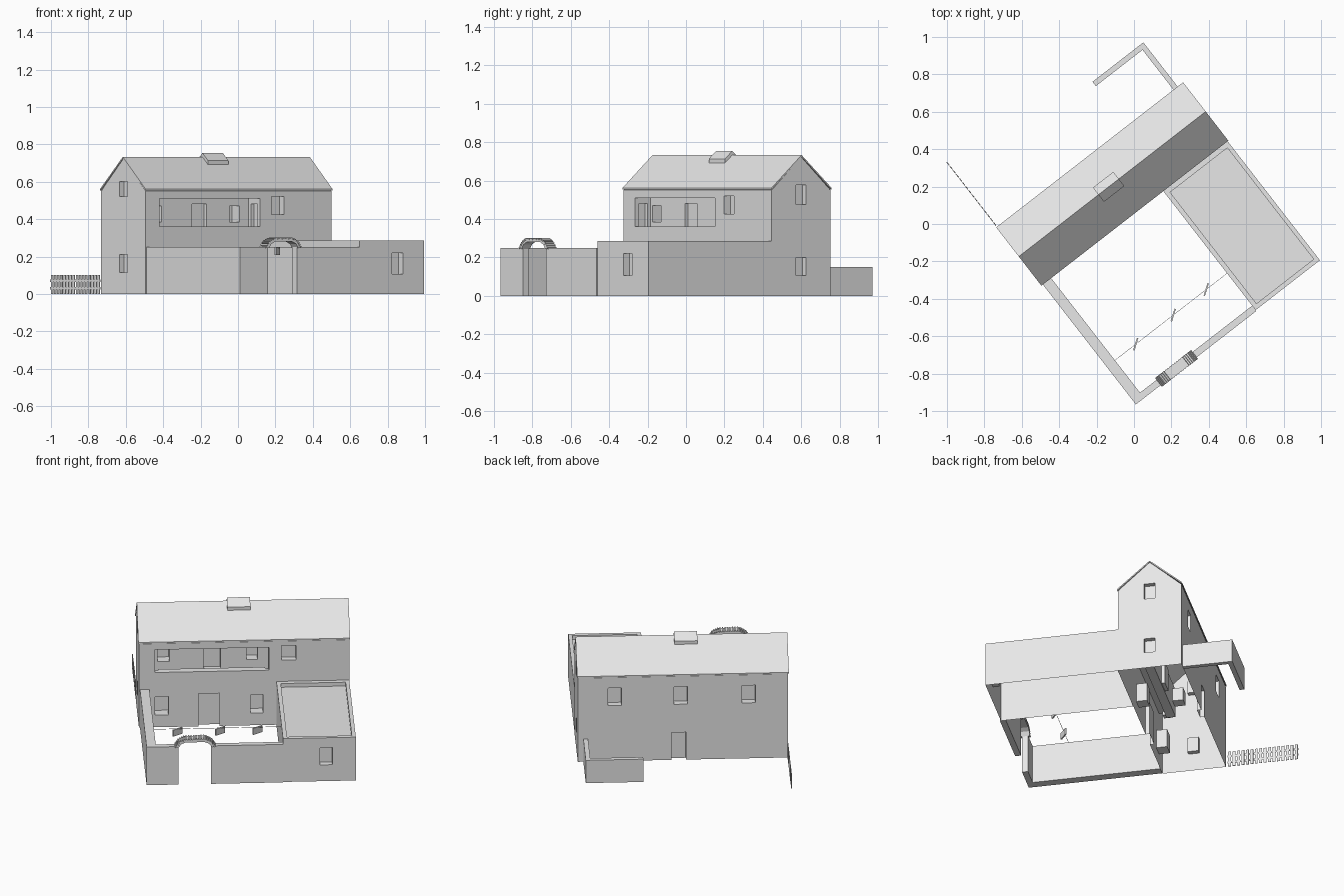
import bpy, bmesh, math
from mathutils import Matrix, Vector

if "Cube" in bpy.data.objects:
    bpy.data.objects.remove(bpy.data.objects["Cube"], do_unlink=True)

# One plain plaster colour
plaster = bpy.data.materials.new("plaster_grey")
plaster.use_nodes = True
plaster.diffuse_color = (0.8, 0.8, 0.8, 1)
plaster.node_tree.nodes["Principled BSDF"].inputs["Base Color"].default_value = (0.8, 0.8, 0.8, 1)

# Local frame: u along the house front, v towards the back, z up
PLACE = Matrix.Translation((-0.495, -0.33, 0)) @ Matrix.Rotation(math.radians(37.8), 4, "Z")


def finish(name, bm):
    bmesh.ops.recalc_face_normals(bm, faces=bm.faces)
    mesh = bpy.data.meshes.new(name)
    bm.to_mesh(mesh)
    bm.free()
    mesh.transform(PLACE)
    mesh.materials.append(plaster)
    obj = bpy.data.objects.new(name, mesh)
    bpy.context.collection.objects.link(obj)
    return obj


def add_box(bm, u, v, z, turn=0.0):
    size = Vector((u[1] - u[0], v[1] - v[0], z[1] - z[0]))
    mid = Vector((u[0] + u[1], v[0] + v[1], z[0] + z[1])) / 2
    bmesh.ops.create_cube(bm, size=1, matrix=Matrix.Translation(mid)
                          @ Matrix.Rotation(turn, 4, "Y") @ Matrix.Diagonal(size).to_4x4())


def box(name, u, v, z):
    bm = bmesh.new()
    add_box(bm, u, v, z)
    return finish(name, bm)


def prism(name, points, along):
    bm = bmesh.new()
    face = bm.faces.new([bm.verts.new(p) for p in points])
    new = bmesh.ops.extrude_face_region(bm, geom=[face])["geom"]
    bmesh.ops.translate(bm, vec=along, verts=[g for g in new if isinstance(g, bmesh.types.BMVert)])
    return finish(name, bm)


def carve(obj, cuts):
    """Cut each box out of the solid, then open its underside."""
    for cut in cuts:
        cutter = box("cutter", *cut)
        cutter.hide_render = True
        mod = obj.modifiers.new("cut", "BOOLEAN")
        mod.operation = "DIFFERENCE"
        mod.solver = "EXACT"
        mod.object = cutter
        bpy.context.view_layer.objects.active = obj
        bpy.ops.object.modifier_apply(modifier=mod.name)
        bpy.data.objects.remove(cutter, do_unlink=True)
    bm = bmesh.new()
    bm.from_mesh(obj.data)
    under = [f for f in bm.faces if all(v.co.z < 0.001 for v in f.verts)]
    bmesh.ops.delete(bm, geom=under, context="FACES")
    bm.to_mesh(obj.data)
    bm.free()


LENGTH, DEPTH = 1.265, 0.395
MID = DEPTH / 2

# House body
u0, u1, v0, v1 = 0.004, LENGTH - 0.004, 0.004, DEPTH - 0.004
house = prism("house_walls", [(u0, v0, 0), (u0, v1, 0), (u0, v1, 0.55),
                              (u0, MID, 0.723), (u0, v0, 0.55)], (u1 - u0, 0, 0))
front, back = (-0.1, 0.07), (DEPTH - 0.05, 0.5)
left_end, right_end = (-0.1, 0.035), (LENGTH - 0.035, 1.4)
gable = (0.163, 0.23)
cuts = [
    # balcony recess, sunken floor behind its parapet
    ((0.10, 0.78), (-0.1, 0.105), (0.36, 0.51)),
    ((0.10, 0.78), (0.05, 0.105), (0.325, 0.40)),
    # balcony side doors, back door and windows
    ((0.08, 0.12), (0.03, 0.085), (0.335, 0.48)),
    ((0.76, 0.80), (0.03, 0.085), (0.335, 0.48)),
    ((0.395, 0.495), (0.09, 0.125), (0.335, 0.48)),
    ((0.12, 0.19), (0.09, 0.17), (0.385, 0.47)),
    ((0.65, 0.717), (0.09, 0.17), (0.385, 0.47)),
    # front windows and door
    ((0.857, 0.942), (-0.1, 0.045), (0.425, 0.52)),
    ((0.10, 0.18), front, (0.08, 0.20)),
    ((0.67, 0.745), front, (0.08, 0.20)),
    ((0.36, 0.485), (-0.1, 0.03), (-0.1, 0.215)),
    # back door
    ((0.615, 0.70), (DEPTH - 0.03, 0.5), (-0.1, 0.18)),
    # gable windows
    (left_end, gable, (0.52, 0.60)),
    (left_end, gable, (0.115, 0.21)),
    (right_end, gable, (0.475, 0.577)),
    (right_end, gable, (0.105, 0.20)),
]
# back windows
cuts += [((u, u + 0.08), back, (0.365, 0.48)) for u in (0.2, 0.605, 1.0)]
carve(house, cuts)

# Roof and ridge cap
prism("roof", [(0, 0, 0.553), (0, MID, 0.724), (0, DEPTH, 0.553), (0, DEPTH, 0.562),
               (0, MID, 0.733), (0, 0, 0.562)], (LENGTH, 0, 0))
prism("ridge_cap", [(0.539, MID - 0.048, 0.685), (0.539, MID + 0.048, 0.685),
                    (0.539, MID + 0.048, 0.713), (0.539, MID, 0.754),
                    (0.539, MID - 0.048, 0.713)], (0.138, 0, 0))

# Side wing with sunken flat roof and one window
wing = box("wing_walls", (0.825, 1.26), (-0.805, 0.003), (0, 0.285))
carve(wing, [((0.85, 1.237), (-0.78, -0.027), (0.26, 0.4)),
             ((1.045, 1.12), (-0.9, -0.765), (0.107, 0.22))])

# Courtyard walls, with a gap for the gate
box("courtyard_left_wall", (0.01, 0.066), (-0.811, 0.003), (0, 0.25))
box("courtyard_front_wall_left", (0.066, 0.2), (-0.811, -0.775), (0, 0.25))
box("courtyard_front_wall_right", (0.395, 0.825), (-0.811, -0.775), (0, 0.25))

# Gate arch: a chamfered band with tile ribs across it
outer = [(0.18, 0.245), (0.205, 0.28), (0.24, 0.297), (0.36, 0.297), (0.395, 0.28), (0.42, 0.245)]
inner = [(0.2, 0.245), (0.216, 0.268), (0.243, 0.28), (0.357, 0.28), (0.384, 0.268), (0.4, 0.245)]
prism("gate_arch", [(u, -0.82, z) for u, z in outer + inner[::-1]], (0, 0.056, 0))
bm = bmesh.new()
for a, b in zip(outer, outer[1:]):
    run = Vector(b) - Vector(a)
    count = max(2, round(run.length / 0.015))
    for i in range(count):
        c = Vector(a) + run * (i + 0.5) / count
        add_box(bm, (c.x - 0.004, c.x + 0.004), (-0.822, -0.762), (c.y - 0.005, c.y + 0.005),
                -math.atan2(run.y, run.x))
finish("gate_arch_tiles", bm)

# Low garden walls behind the house
box("garden_side_wall", (1.2, 1.228), (DEPTH - 0.005, 0.694), (0, 0.15))
box("garden_back_wall", (0.884, 1.2), (0.665, 0.694), (0, 0.15))

# Picket fence
bm = bmesh.new()
PICKETS, START, END = 16, 0.4, 0.835
step = (END - START) / PICKETS
for i in range(PICKETS):
    v = START + step * i
    add_box(bm, (0.004, 0.008), (v + 0.005, v + step - 0.005), (0, 0.1))
for z in (0.03, 0.07):
    add_box(bm, (0.003, 0.005), (START, END), (z - 0.006, z + 0.006))
finish("picket_fence", bm)

# Washing line with three hanging cloths
box("washing_line", (0.066, 0.825), (-0.557, -0.555), (0.247, 0.249))
bm = bmesh.new()
for u in (0.207, 0.461, 0.684):
    made = len(bm.verts)
    add_box(bm, (u - 0.035, u + 0.035), (-0.56, -0.552), (0.208, 0.25))
    bm.verts.ensure_lookup_table()
    bmesh.ops.rotate(bm, verts=bm.verts[made:], cent=(u, -0.556, 0),
                     matrix=Matrix.Rotation(math.radians(35), 3, "Z"))
finish("hanging_cloths", bm)
